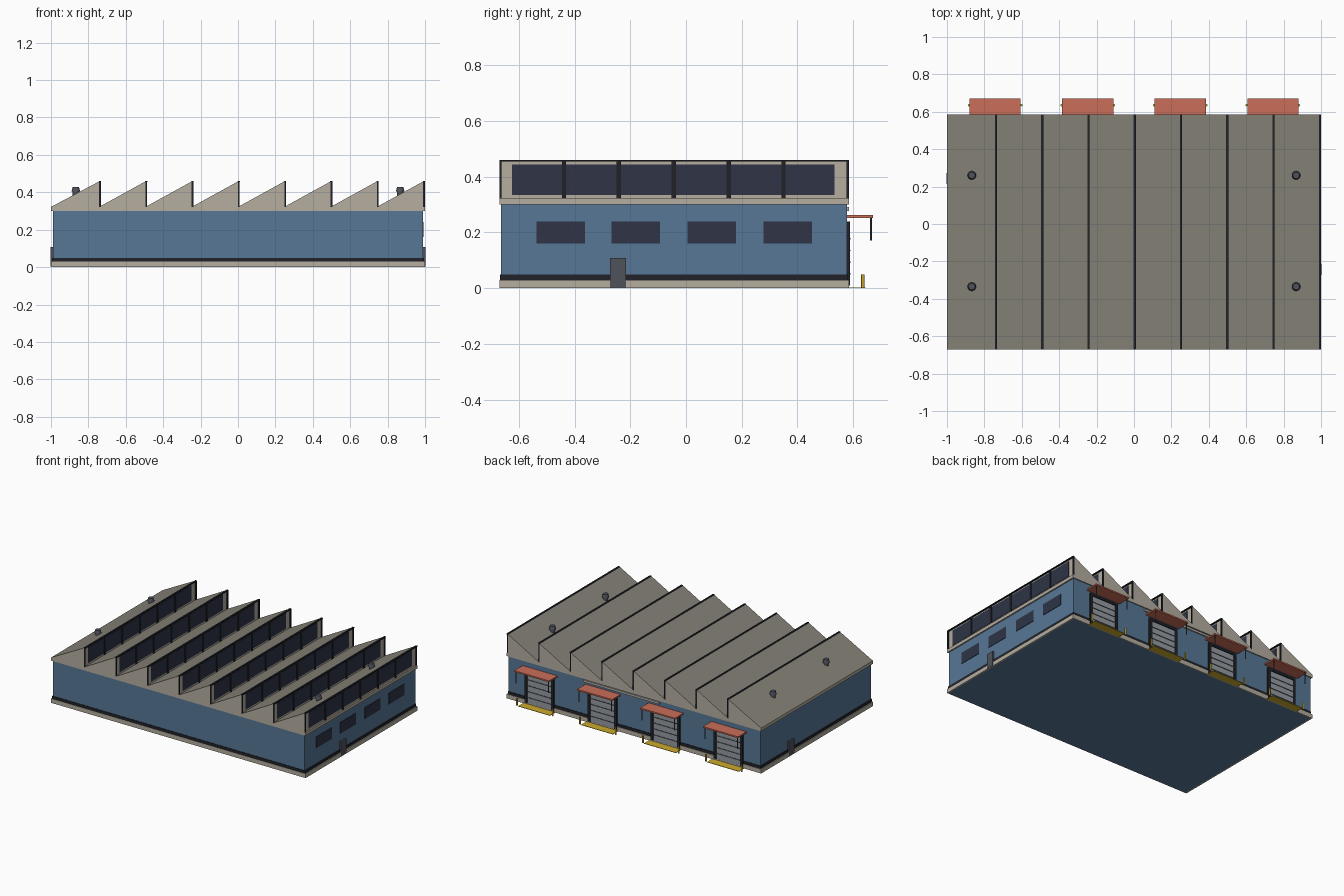
import bpy, bmesh
from mathutils import Matrix, Vector

if "Cube" in bpy.data.objects:
    bpy.data.objects.remove(bpy.data.objects["Cube"])


def material(name, *rgb):
    """Flat colour from display values 0-255."""
    lin = [((c / 255 + 0.055) / 1.055) ** 2.4 for c in rgb] + [1]
    m = bpy.data.materials.new(name)
    m.use_nodes = True
    m.diffuse_color = lin
    m.node_tree.nodes["Principled BSDF"].inputs["Base Color"].default_value = lin
    return m


BEIGE = material("beige concrete", 181, 173, 160)
ROOF = material("grey roofing", 135, 131, 121)
BLUE = material("blue cladding", 87, 119, 150)
TRIM = material("black trim", 32, 34, 41)
GLASS = material("dark glass", 46, 52, 70)
STEEL = material("dark steel", 78, 82, 91)
PANEL = material("light grey shutter", 150, 155, 162)
ORANGE = material("orange canopy", 203, 109, 88)
YELLOW = material("safety yellow", 205, 170, 45)


def finish(name, bm, *mats):
    bmesh.ops.recalc_face_normals(bm, faces=bm.faces)
    me = bpy.data.meshes.new(name)
    bm.to_mesh(me)
    bm.free()
    for m in mats:
        me.materials.append(m)
    ob = bpy.data.objects.new(name, me)
    bpy.context.collection.objects.link(ob)
    return ob


def boxes(name, mat, *spans):
    """One object from boxes given as (x0, x1, y0, y1, z0, z1)."""
    bm = bmesh.new()
    for x0, x1, y0, y1, z0, z1 in spans:
        mid = Vector((x0 + x1, y0 + y1, z0 + z1)) / 2
        size = (x1 - x0, y1 - y0, z1 - z0)
        bmesh.ops.create_cube(bm, size=1, matrix=Matrix.LocRotScale(mid, None, size))
    return finish(name, bm, mat)


def rods(name, mat, sides, *parts):
    """One object from upright cones given as (x, y, z0, z1, r0, r1)."""
    bm = bmesh.new()
    for x, y, z0, z1, r0, r1 in parts:
        bmesh.ops.create_cone(bm, cap_ends=True, segments=sides, radius1=r0, radius2=r1,
                              depth=z1 - z0, matrix=Matrix.Translation((x, y, (z0 + z1) / 2)))
    ob = finish(name, bm, mat)
    for p in ob.data.polygons:
        p.use_smooth = abs(p.normal.z) < 0.9
    return ob


# Main shell
W, F, B = 0.99, -0.665, 0.578       # wall half width, front, back
OX, OF, OB = 1.0, -0.67, 0.585      # outer edge of plinth and cornice
EAVE, RIDGE = 0.322, 0.458
boxes("walls", BLUE, (-W, W, F, B, 0, 0.3))
boxes("plinth", BEIGE,
      (-OX, OX, OF, F, 0, 0.03), (-OX, OX, B, OB, 0, 0.03),
      (-OX, -W, F, B, 0, 0.03), (W, OX, F, B, 0, 0.03))
boxes("base_band", TRIM, (-W - 0.004, W + 0.004, F - 0.003, B + 0.003, 0.03, 0.05))
boxes("cornice", BEIGE, (-OX, OX, OF, OB, 0.3, EAVE))

# Sawtooth roof with north-light glazing on each upright face
PITCH = 2 * W / 8
for i in range(8):
    low = -W + i * PITCH
    top = low + PITCH
    if i == 0:
        low = -OX
    bm = bmesh.new()
    tri = [bm.verts.new((x, OF, z)) for x, z in ((low, EAVE), (top, EAVE), (top, RIDGE))]
    face = bm.faces.new(tri)
    ext = bmesh.ops.extrude_face_region(bm, geom=[face])
    moved = [v for v in ext["geom"] if isinstance(v, bmesh.types.BMVert)]
    bmesh.ops.translate(bm, verts=moved, vec=(0, OB - OF, 0))
    tooth = finish("roof_tooth", bm, BEIGE, ROOF)
    for p in tooth.data.polygons:
        p.material_index = int(p.normal.z > 0.5)
    boxes("roof_glazing", GLASS, (top, top + 0.003, -0.625, 0.533, 0.335, 0.445))
    bars = [(top, top + 0.007, y - 0.008, y + 0.008, EAVE, 0.455)
            for y in [-0.044 + 0.197 * k for k in range(-2, 3)]]
    bars += [(top, top + 0.009, y, y + 0.008, EAVE, 0.46) for y in (OF, OB - 0.008)]
    boxes("glazing_bars", TRIM, *bars)
    boxes("ridge_cap", TRIM, (top - 0.002, top + 0.01, OF, OB, 0.454, 0.461))

# Roof vents
for x in (-0.867, 0.867):
    for y in (-0.335, 0.26):
        rods("roof_vent", STEEL, 16,
             (x, y, 0.37, 0.405, 0.017, 0.017), (x, y, 0.405, 0.428, 0.023, 0.017))

# Side windows and staff doors
boxes("side_windows", GLASS, *[(W, W + 0.003, y - 0.087, y + 0.087, 0.16, 0.24)
                               for y in (-0.45, -0.18, 0.093, 0.365)])
boxes("staff_doors", STEEL,
      (W, OX + 0.002, -0.272, -0.215, 0.003, 0.108),
      (-OX - 0.002, -W, 0.215, 0.272, 0.003, 0.108))

# Loading docks along the back
for k in (-3, -1, 1, 3):
    x = k * PITCH
    boxes("dock_frame", TRIM,
          (x - 0.115, x - 0.093, B, 0.589, 0.01, 0.24),
          (x + 0.093, x + 0.115, B, 0.589, 0.01, 0.24),
          (x - 0.093, x + 0.093, B, 0.589, 0.222, 0.24),
          (x - 0.093, x + 0.093, B, 0.5855, 0.01, 0.222))
    step = 0.042
    boxes("dock_shutter", PANEL, *[(x - 0.092, x + 0.092, B, 0.588, 0.012 + n * step,
                                    0.007 + (n + 1) * step) for n in range(5)])
    boxes("shutter_ribs", STEEL, *[(x - 0.092, x + 0.092, B, 0.591, 0.007 + n * step,
                                    0.012 + n * step) for n in range(1, 5)])
    boxes("dock_canopy", ORANGE, (x - 0.137, x + 0.137, B, 0.672, 0.252, 0.262))
    rods("canopy_rods", STEEL, 8, *[(x + s * 0.128, 0.664, 0.172, 0.253, 0.003, 0.003)
                                    for s in (-1, 1)])
    rods("dock_bollards", YELLOW, 12, *[(x + s * 0.14, 0.635, 0, 0.05, 0.006, 0.006)
                                        for s in (-1, 1)])
    boxes("dock_floor_marking", YELLOW, (x - 0.125, x + 0.125, OB, 0.645, 0, 0.003))

# Slim fascia rail on the back wall
boxes("fascia_rail", BEIGE, (-0.2, 0.4, B, 0.586, 0.277, 0.292))
